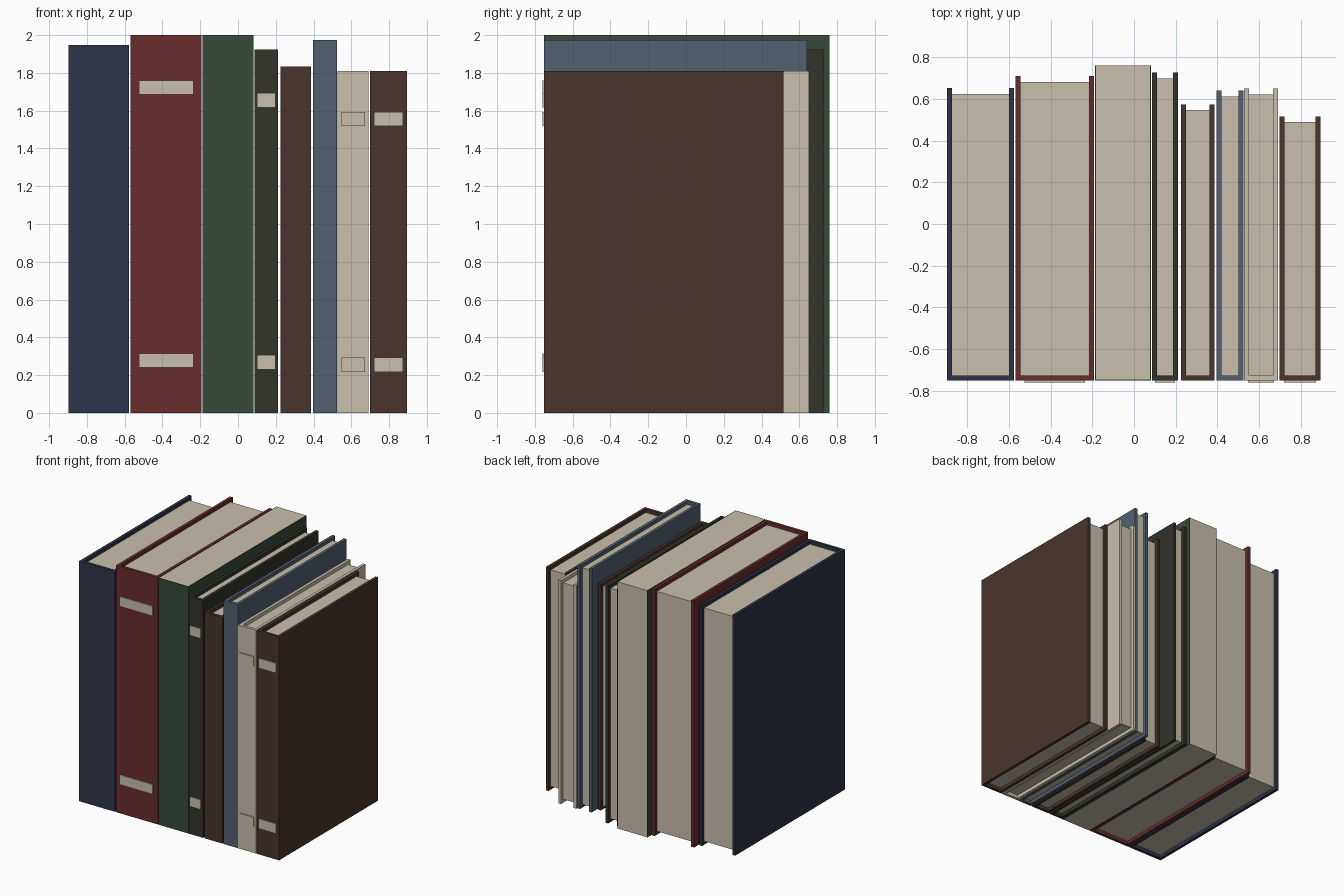
import bpy
import bmesh

default = bpy.data.objects.get("Cube")
if default:
    bpy.data.objects.remove(default, do_unlink=True)


def make_material(name, hex_code):
    """Flat material from an sRGB hex string, stored as linear values."""
    srgb = [int(hex_code[i:i + 2], 16) / 255 for i in (0, 2, 4)]
    color = [c / 12.92 if c <= 0.04045 else ((c + 0.055) / 1.055) ** 2.4 for c in srgb] + [1]
    mat = bpy.data.materials.new(name)
    mat.use_nodes = True
    mat.diffuse_color = color
    mat.node_tree.nodes["Principled BSDF"].inputs["Base Color"].default_value = color
    return mat


navy = make_material("navy cloth", "2e3548")
red = make_material("dark red cloth", "692d2e")
green = make_material("dark green cloth", "364a3a")
olive = make_material("olive black cloth", "33332b")
brown = make_material("brown leather", "4a342c")
slate = make_material("slate blue cloth", "536170")
cream = make_material("cream paper", "c9c0ad")


def prism(name, outline, z0, z1, mat):
    """Extrude a flat outline upward from z0 to z1."""
    bm = bmesh.new()
    base = bm.faces.new([bm.verts.new((x, y, z0)) for x, y in outline])
    top = bmesh.ops.extrude_face_region(bm, geom=[base])["geom"]
    bmesh.ops.translate(bm, vec=(0, 0, z1 - z0),
                        verts=[v for v in top if isinstance(v, bmesh.types.BMVert)])
    bmesh.ops.recalc_face_normals(bm, faces=bm.faces)
    mesh = bpy.data.meshes.new(name)
    bm.to_mesh(mesh)
    bm.free()
    mesh.materials.append(mat)
    obj = bpy.data.objects.new(name, mesh)
    bpy.context.scene.collection.objects.link(obj)
    return obj


def rect(x0, x1, y0, y1):
    return [(x0, y0), (x1, y0), (x1, y1), (x0, y1)]


SPINE_Y = -0.752
BAND_DEPTH = 0.008
BAND_HEIGHT = 0.075


def make_book(name, x0, x1, back, height, mat, bands=False, board=0.024, overhang=0.028):
    # Cover: two boards joined by the spine
    a, b, s = x0 + board, x1 - board, SPINE_Y + board
    cover = [(x0, SPINE_Y), (x1, SPINE_Y), (x1, back), (b, back),
             (b, s), (a, s), (a, back), (x0, back)]
    prism(name + "_cover", cover, 0, height, mat)
    # Page block, set back from the cover edges
    prism(name + "_pages", rect(a, b, s, back - overhang), overhang, height - overhang, cream)
    # Raised label bands on the spine
    if bands:
        mid, half = (x0 + x1) / 2, (x1 - x0) * 0.385
        outline = rect(mid - half, mid + half, SPINE_Y - BAND_DEPTH, SPINE_Y)
        low, high = height * 0.12, height * 0.88
        prism(name + "_lower_band", outline, low, low + BAND_HEIGHT, cream)
        prism(name + "_upper_band", outline, high - BAND_HEIGHT, high, cream)


# Row of books, from the model's right to its left
make_book("navy_book", -0.897, -0.577, 0.653, 1.947, navy)
make_book("red_book", -0.568, -0.193, 0.71, 2.0, red, bands=True)
make_book("green_book", -0.188, 0.082, 0.76, 2.0, green, board=0.006, overhang=0)
make_book("olive_book", 0.087, 0.212, 0.727, 1.923, olive, bands=True)
make_book("thin_brown_book", 0.225, 0.386, 0.574, 1.833, brown)
make_book("slate_book", 0.397, 0.525, 0.64, 1.973, slate)
make_book("cream_book", 0.528, 0.69, 0.65, 1.81, cream, bands=True)
make_book("brown_book", 0.698, 0.895, 0.517, 1.81, brown, bands=True)
